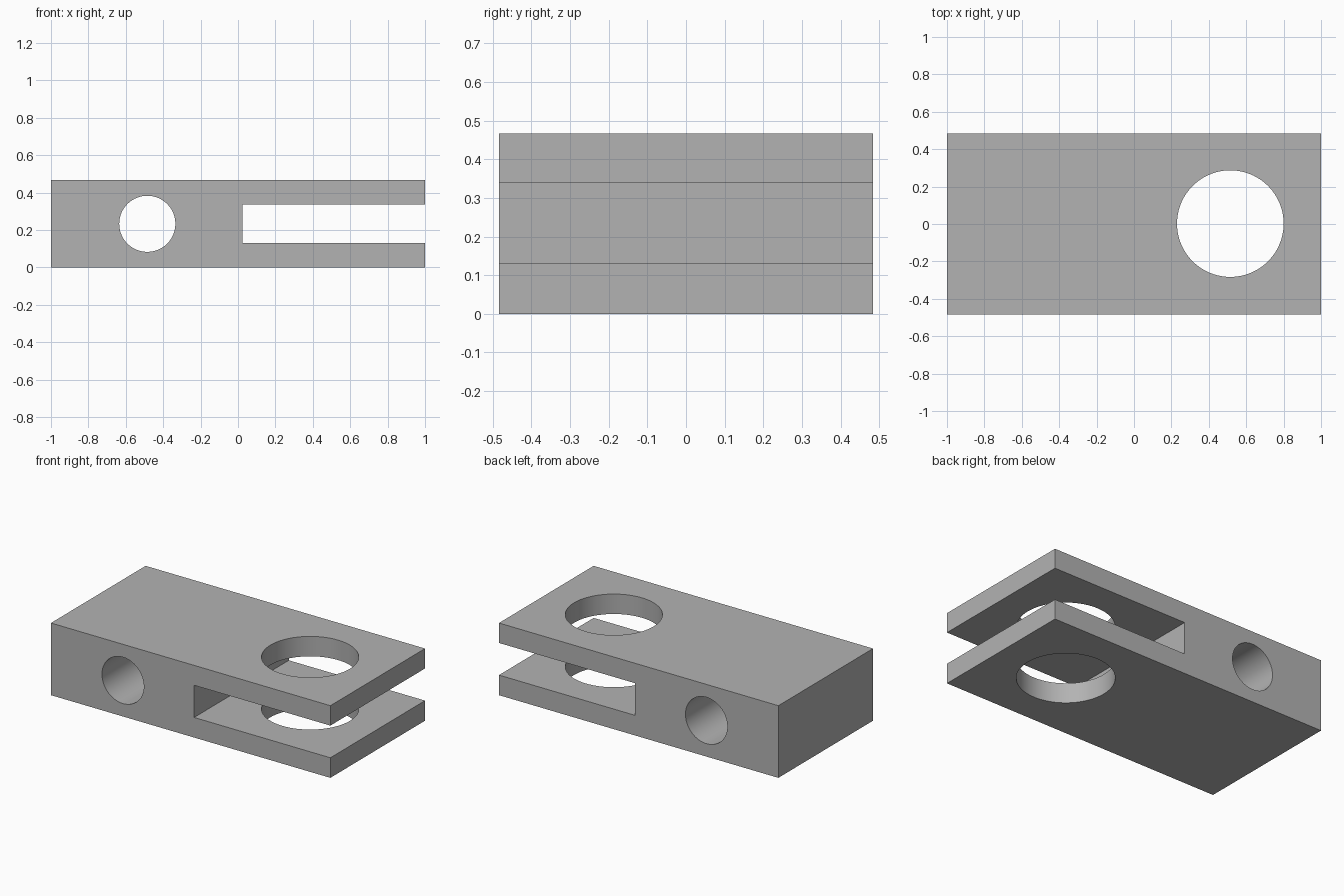
import bpy
import math

if "Cube" in bpy.data.objects:
    bpy.data.objects.remove(bpy.data.objects["Cube"], do_unlink=True)

LENGTH, WIDTH, HEIGHT = 2.0, 0.968, 0.467
MID = HEIGHT / 2

grey = bpy.data.materials.new("plain grey")
grey.use_nodes = True
colour = (0.45, 0.45, 0.45, 1)
grey.diffuse_color = colour
grey.node_tree.nodes["Principled BSDF"].inputs["Base Color"].default_value = colour


def box(name, low, high):
    centre = [(a + b) / 2 for a, b in zip(low, high)]
    bpy.ops.mesh.primitive_cube_add(size=1, location=centre)
    obj = bpy.context.object
    obj.name = name
    obj.scale = [b - a for a, b in zip(low, high)]
    bpy.ops.object.transform_apply(location=False, rotation=False, scale=True)
    obj.data.materials.append(grey)
    return obj


def drill(name, radius, location, rotation=(0, 0, 0)):
    bpy.ops.mesh.primitive_cylinder_add(vertices=96, radius=radius, depth=3,
                                        location=location, rotation=rotation)
    obj = bpy.context.object
    obj.name = name
    obj.data.materials.append(grey)
    return obj


# Solid block that becomes the clevis
body = box("clevis_block", (-LENGTH / 2, -WIDTH / 2, 0),
           (LENGTH / 2, WIDTH / 2, HEIGHT))

# Open slot between the two fork plates, cross hole and large fork hole
cutters = [
    box("slot_cutter", (0.025, -1, 0.13), (1.5, 1, 0.338)),
    drill("cross_hole_cutter", 0.15, (-0.485, 0, MID), (math.pi / 2, 0, 0)),
    drill("fork_hole_cutter", 0.285, (0.515, 0.002, MID)),
]

for cutter in cutters:
    cutter.hide_render = True
    bpy.context.view_layer.objects.active = body
    cut = body.modifiers.new(cutter.name, "BOOLEAN")
    cut.operation = "DIFFERENCE"
    cut.solver = "EXACT"
    cut.object = cutter
    bpy.ops.object.modifier_apply(modifier=cut.name)
    bpy.data.objects.remove(cutter, do_unlink=True)

# Smooth hole walls, crisp edges
bpy.ops.object.select_all(action="DESELECT")
body.select_set(True)
bpy.context.view_layer.objects.active = body
bpy.ops.object.shade_smooth_by_angle(angle=math.radians(30))
